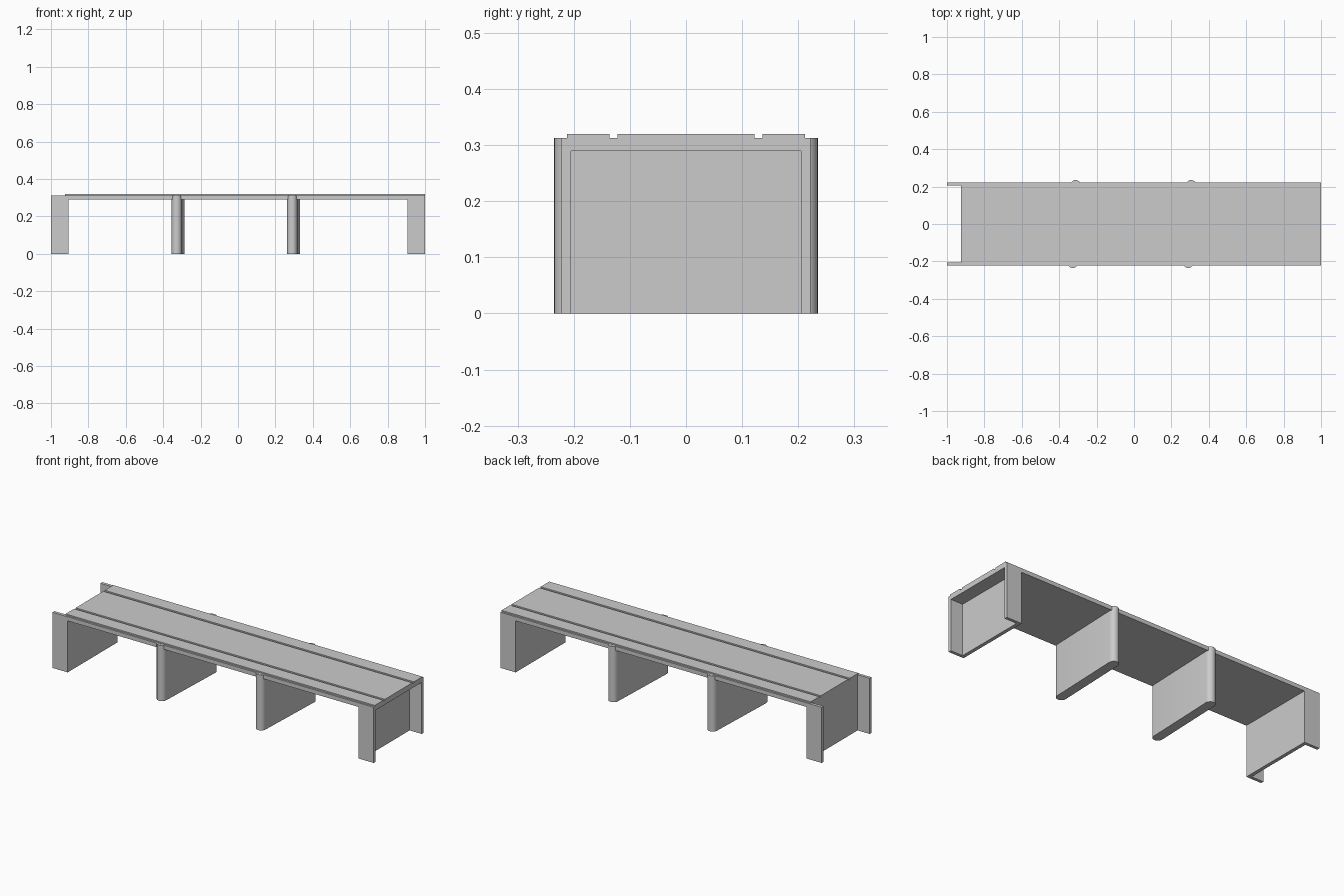
import bpy, bmesh, math
from mathutils import Vector

if "Cube" in bpy.data.objects:
    bpy.data.objects.remove(bpy.data.objects["Cube"])

HALF_W = 0.222      # outer half width of deck and wing walls
INNER_W = 0.205     # inside face of wing walls
UNDER, LEDGE, TOP = 0.29, 0.313, 0.32
WALL_IN, WALL_OUT = 0.905, 0.925


def prism(name, points, offset):
    """Extrude a closed 3D outline along an offset vector."""
    bm = bmesh.new()
    face = bm.faces.new([bm.verts.new(p) for p in points])
    ext = bmesh.ops.extrude_face_region(bm, geom=[face])
    verts = [v for v in ext["geom"] if isinstance(v, bmesh.types.BMVert)]
    bmesh.ops.translate(bm, verts=verts, vec=Vector(offset))
    bmesh.ops.recalc_face_normals(bm, faces=bm.faces)
    mesh = bpy.data.meshes.new(name)
    bm.to_mesh(mesh)
    bm.free()
    obj = bpy.data.objects.new(name, mesh)
    bpy.context.collection.objects.link(obj)
    return obj


# Deck: slab section with edge ledges and two long grooves
half = [(HALF_W, UNDER), (HALF_W, LEDGE), (0.212, LEDGE), (0.212, TOP),
        (0.136, TOP), (0.136, LEDGE), (0.122, LEDGE), (0.122, TOP)]
section = half + [(-y, z) for y, z in reversed(half)]
prism("deck", [(-WALL_OUT, y, z) for y, z in section], (1 + WALL_OUT, 0, 0))

# Abutments: cross wall with two wing walls reaching outward
plan = [(WALL_IN, -HALF_W), (1, -HALF_W), (1, -INNER_W), (WALL_OUT, -INNER_W),
        (WALL_OUT, INNER_W), (1, INNER_W), (1, HALF_W), (WALL_IN, HALF_W)]
for name, s in (("left_abutment", -1), ("right_abutment", 1)):
    prism(name, [(s * x, y, 0) for x, y in plan], (0, 0, UNDER))

# Left wing walls rise to ledge height beyond the end of the deck
for name, s in (("front_wing_top", -1), ("back_wing_top", 1)):
    prism(name, [(x, s * y, UNDER) for x, y in
                 ((-1, INNER_W), (-WALL_OUT, INNER_W),
                  (-WALL_OUT, HALF_W), (-1, HALF_W))],
          (0, 0, LEDGE - UNDER))

# Piers: slightly skewed walls with rounded noses
R, NOSE_Y, SKEW, STEPS = 0.027, 0.208, 0.0075, 12
for name, cx in (("left_pier", -0.32), ("right_pier", 0.2975)):
    outline = []
    for s in (1, -1):
        for i in range(STEPS + 1):
            a = math.pi * i / STEPS
            outline.append((cx + s * (SKEW + R * math.cos(a)),
                            s * (NOSE_Y + R * math.sin(a)), 0))
    pier = prism(name, outline, (0, 0, LEDGE - 0.0005))
    bpy.ops.object.select_all(action='DESELECT')
    pier.select_set(True)
    bpy.context.view_layer.objects.active = pier
    bpy.ops.object.shade_smooth_by_angle(angle=math.radians(30))
